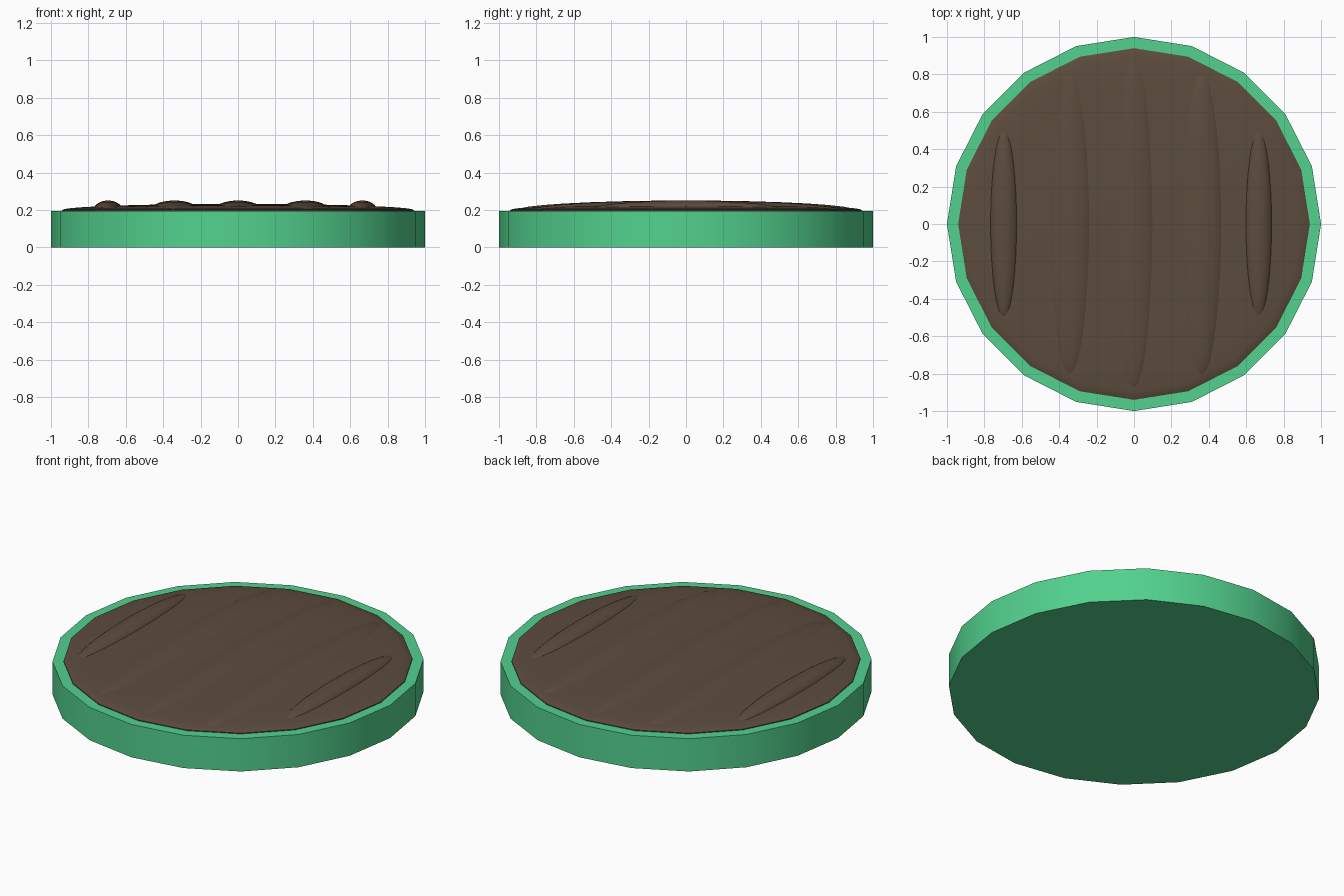
import bpy, bmesh, math

if "Cube" in bpy.data.objects:
    bpy.data.objects.remove(bpy.data.objects["Cube"])

def material(name, rgb):
    m = bpy.data.materials.new(name)
    m.diffuse_color = (*rgb, 1)
    m.use_nodes = True
    m.node_tree.nodes["Principled BSDF"].inputs["Base Color"].default_value = m.diffuse_color
    return m

GREEN = material("green planter", (0.085, 0.64, 0.27))
BROWN = material("brown soil", (0.107, 0.071, 0.046))
SIDES = 20

def lathe(name, profile, mat):
    """Revolve (radius, z) points into a 20-sided closed solid."""
    bm = bmesh.new()
    rings = []
    for r, z in profile:
        if r == 0:
            rings.append([bm.verts.new((0, 0, z))])
        else:
            rings.append([bm.verts.new((r * math.cos(2 * math.pi * i / SIDES),
                                        r * math.sin(2 * math.pi * i / SIDES), z))
                          for i in range(SIDES)])
    for a, b in zip(rings, rings[1:]):
        for i in range(SIDES):
            j = (i + 1) % SIDES
            if len(a) == 1:
                bm.faces.new((a[0], b[j], b[i]))
            elif len(b) == 1:
                bm.faces.new((a[i], a[j], b[0]))
            else:
                bm.faces.new((a[i], a[j], b[j], b[i]))
    bmesh.ops.recalc_face_normals(bm, faces=bm.faces)
    return finish(name, bm, mat)

def finish(name, bm, mat):
    me = bpy.data.meshes.new(name)
    bm.to_mesh(me)
    bm.free()
    me.materials.append(mat)
    ob = bpy.data.objects.new(name, me)
    bpy.context.collection.objects.link(ob)
    bpy.ops.object.select_all(action='DESELECT')
    ob.select_set(True)
    bpy.context.view_layer.objects.active = ob
    bpy.ops.object.shade_smooth_by_angle(angle=math.radians(30))
    return ob

def ridge(name, x, rx, ry):
    """Long flattened mound; its lower half is cut off inside the soil."""
    bm = bmesh.new()
    bmesh.ops.create_uvsphere(bm, u_segments=32, v_segments=16, radius=1)
    bmesh.ops.bisect_plane(bm, geom=bm.verts[:] + bm.edges[:] + bm.faces[:],
                           plane_co=(0, 0, 0), plane_no=(0, 0, 1), clear_inner=True)
    for v in bm.verts:
        v.co = (x + v.co.x * rx, v.co.y * ry, 0.198 + v.co.z * 0.053)
    return finish(name, bm, BROWN)

# Round tray with a flat rim
lathe("planter_tray", [(0, 0), (1, 0), (1, 0.195), (0.93, 0.195), (0.93, 0.18), (0, 0.18)], GREEN)

# Low domed soil bed
dome = [(0.94 * math.cos(t), 0.2 + 0.033 * math.sin(t))
        for t in [math.radians(9 * k) for k in range(10)]]
dome[-1] = (0, 0.233)
lathe("soil_bed", [(0, 0.185), (0.94, 0.185)] + dome, BROWN)

# Five furrow ridges
for n, (x, rx, ry) in enumerate([(-0.695, 0.078, 0.52), (-0.34, 0.13, 0.83), (0, 0.13, 0.91),
                                 (0.36, 0.13, 0.83), (0.665, 0.078, 0.52)]):
    ridge(f"soil_ridge_{n + 1}", x, rx, ry)
